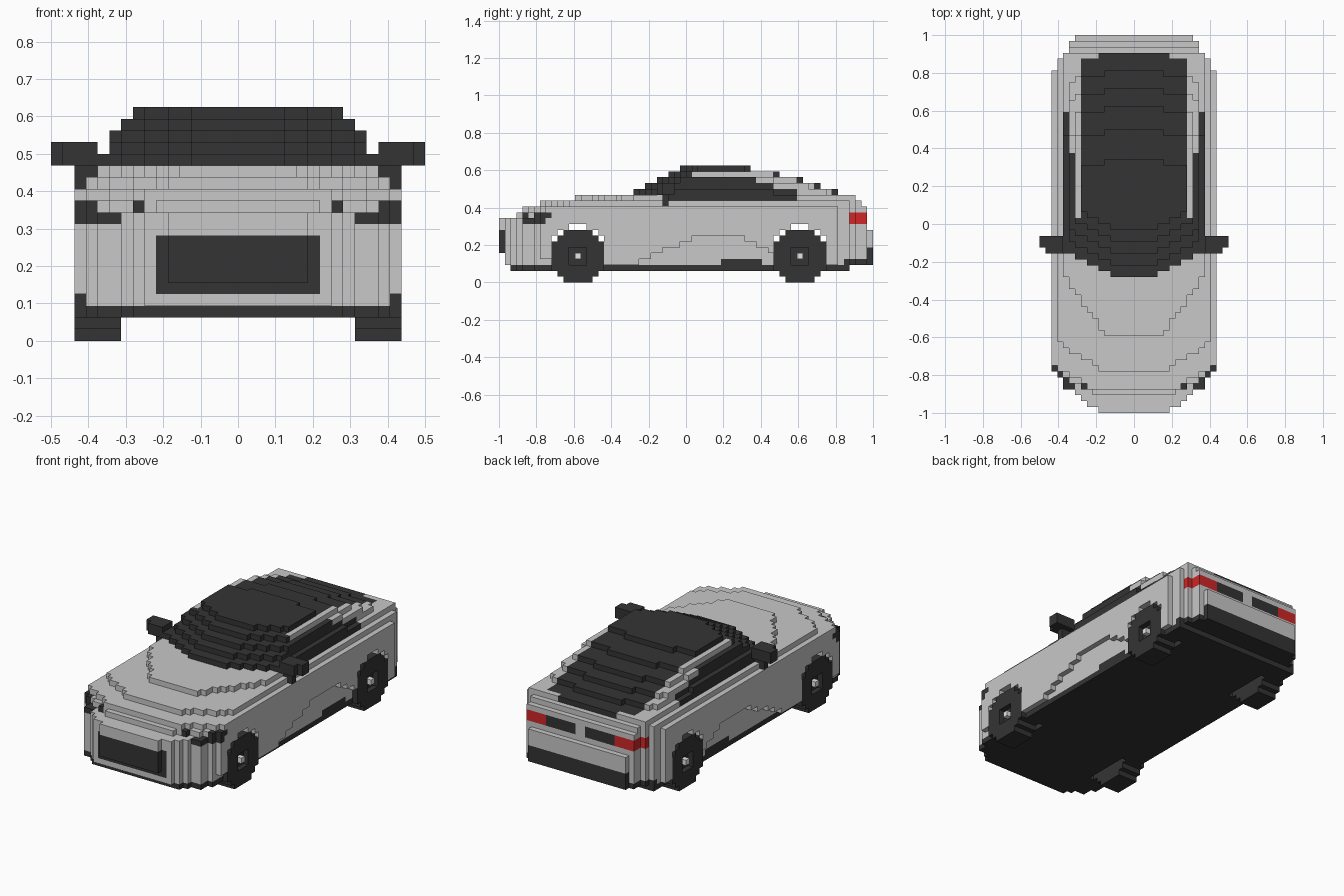
import bpy
from mathutils import Vector

if "Cube" in bpy.data.objects:
    bpy.data.objects.remove(bpy.data.objects["Cube"])

CELL = 1 / 32            # edge length of one block
LENGTH = 64              # blocks from nose to tail


def material(name, rgb):
    m = bpy.data.materials.new(name)
    m.use_nodes = True
    m.diffuse_color = (*rgb, 1)
    m.node_tree.nodes["Principled BSDF"].inputs["Base Color"].default_value = (*rgb, 1)
    return m


SILVER, DARK, RED, WHITE = range(4)
MATERIALS = [
    material("silver paint", (0.58, 0.58, 0.58)),
    material("dark trim", (0.034, 0.034, 0.034)),
    material("red lamp", (0.62, 0.02, 0.02)),
    material("hub white", (0.85, 0.85, 0.85)),
]


def build(name, rule, columns, rows, layers, sides=(1, -1)):
    """Fill blocks where rule(i, j, k) gives a colour; i counts outward from the centre."""
    cells = {}
    for i in columns:
        for j in rows:
            for k in layers:
                colour = rule(i, j, k)
                if colour is not None:
                    for s in sides:
                        cells[(i if s > 0 else -1 - i, j, k)] = colour
    corners, faces, colours = {}, [], []
    for cell, colour in cells.items():
        for axis in range(3):
            for step in (0, 1):
                near = list(cell)
                near[axis] += 2 * step - 1
                if tuple(near) in cells:
                    continue
                loop = []
                for a, b in ((0, 0), (1, 0), (1, 1), (0, 1)):
                    p = list(cell)
                    p[axis] += step
                    p[(axis + 1) % 3] += a
                    p[(axis + 2) % 3] += b
                    loop.append(corners.setdefault(tuple(p), len(corners)))
                faces.append(loop if step else loop[::-1])
                colours.append(colour)
    shift = Vector((0, LENGTH / 2, 0))
    mesh = bpy.data.meshes.new(name)
    mesh.from_pydata([(Vector(p) - shift) * CELL for p in corners], [], faces)
    for m in MATERIALS:
        mesh.materials.append(m)
    mesh.polygons.foreach_set("material_index", colours)
    mesh.update()
    obj = bpy.data.objects.new(name, mesh)
    bpy.context.collection.objects.link(obj)
    return obj


# Wheel position and stepped circle
AXLES = {"front": 13, "rear": 51}
HUB_LAYER = 4


def wheel_reach(k):
    return {0: 2, 1: 3, 7: 3, 8: 2}.get(k, 4)


# Body plan: half widths at the rounded nose and tail
NOSE = [6, 8, 9, 10, 12, 12, 13]
TAIL = [10, 11, 11, 12, 13, 13]
PLAN = NOSE + [14] * (LENGTH - len(NOSE) - len(TAIL)) + TAIL[::-1]


def body_start(i, k):
    if k == 14:
        return 13 + max(0, i - 4.5) * 1.4
    if k == 13:
        return 7 + max(0, i - 5) * 0.6
    if k == 12:
        return 4 + max(0, i - 7) * 0.6
    if k == 11:
        return 3 + max(0, i - 6) * 0.5
    return {2: 2, 3: 1, 4: 1}.get(k, 0)


def body_stop(k):
    if k <= 8:
        return {2: 60}.get(k, 64)
    return {13: 62, 14: 61}.get(k, 63)


def in_wheel_well(i, j, k):
    for axle in AXLES.values():
        reach = {7: 4, 8: 3, 9: 1}.get(k, 4)
        if k <= 9 and abs(j - axle) <= reach and (i >= 9 or k >= 7):
            return True
    return False


def body(i, j, k):
    width = min(PLAN[j], {2: 13, 13: 13, 14: 12}.get(k, 14))
    if k == 3 and j < 10:
        width = min(width, 13)
    if i >= width or not body_start(i, k) <= j < body_stop(k):
        return None
    if in_wheel_well(i, j, k):
        return None
    # scooped lower door panel
    scoop = 8 - max(0, 35 - j) * 0.42 - max(0, j - 40) * 0.5
    if i == 13 and 17 < j < 47 and k < scoop:
        return None
    # floor, sill and rear bumper
    if k == 2 or (k == 3 and (j >= 59 or (i > 10 and 38 <= j <= 44))):
        return DARK
    if k in (4, 5) and j >= 61 and i < 10:
        return DARK
    # grille and headlamps
    if 4 <= k <= 8 and j <= 2 and i < 7:
        return DARK
    if k == 10 and 3 <= j <= 7 and i >= 10:
        return DARK
    if k == 11 and ((i == 8 and j <= 5) or (i >= 12 and j <= 8)):
        return DARK
    # tail lamps and the panel between them
    if k in (10, 11) and j >= 60:
        return RED if i >= 7 else DARK if i >= 1 else SILVER
    # lower window line and rear window foot
    if k == 14:
        if i == 11 and 28 <= j <= 50:
            return DARK
        if i < (6 if j == 60 else 9) and j >= 56:
            return DARK
    return SILVER


build("body", body, range(14), range(LENGTH), range(2, 15))

# Cabin layers: half width, front, back, start of the silver rear pillar
CABIN = {
    15: (12, 23, 58, 51),
    16: (11, 25, 55, 47),
    17: (11, 27, 52, 44),
    18: (10, 29, 48, 33),
    19: (9, 31, 43, LENGTH),
}


def cabin(i, j, k):
    half, start, stop, pillar = CABIN[k]
    if j > 46 and k in (15, 17):
        half -= 1
    bow = max(0, i - 3) * 0.5
    if i >= half or not start + bow <= j < stop - i // 5:
        return None
    return SILVER if i >= 9 and j >= pillar else DARK


build("cabin", cabin, range(12), range(LENGTH), CABIN)


# Door mirrors on short arms
def mirror(i, j, k):
    if k >= 15:
        return DARK if i < 15 or j >= 28 else None
    return DARK if i <= 13 and j == 28 else None


for label, side in (("left", 1), ("right", -1)):
    build(label + "_mirror", mirror, range(12, 16), range(27, 30), range(13, 17), (side,))

    # Wheels with a recessed ring around a pale hub
    for end, axle in AXLES.items():
        def wheel(i, j, k):
            dj, dk = abs(j - axle), abs(k - HUB_LAYER)
            if dj > wheel_reach(k):
                return None
            if i == 13 and max(dj, dk) == 1:
                return None
            return WHITE if i == 13 and dj == dk == 0 else DARK

        build(f"{end}_{label}_wheel", wheel, range(10, 14),
              range(axle - 4, axle + 5), range(9), (side,))
